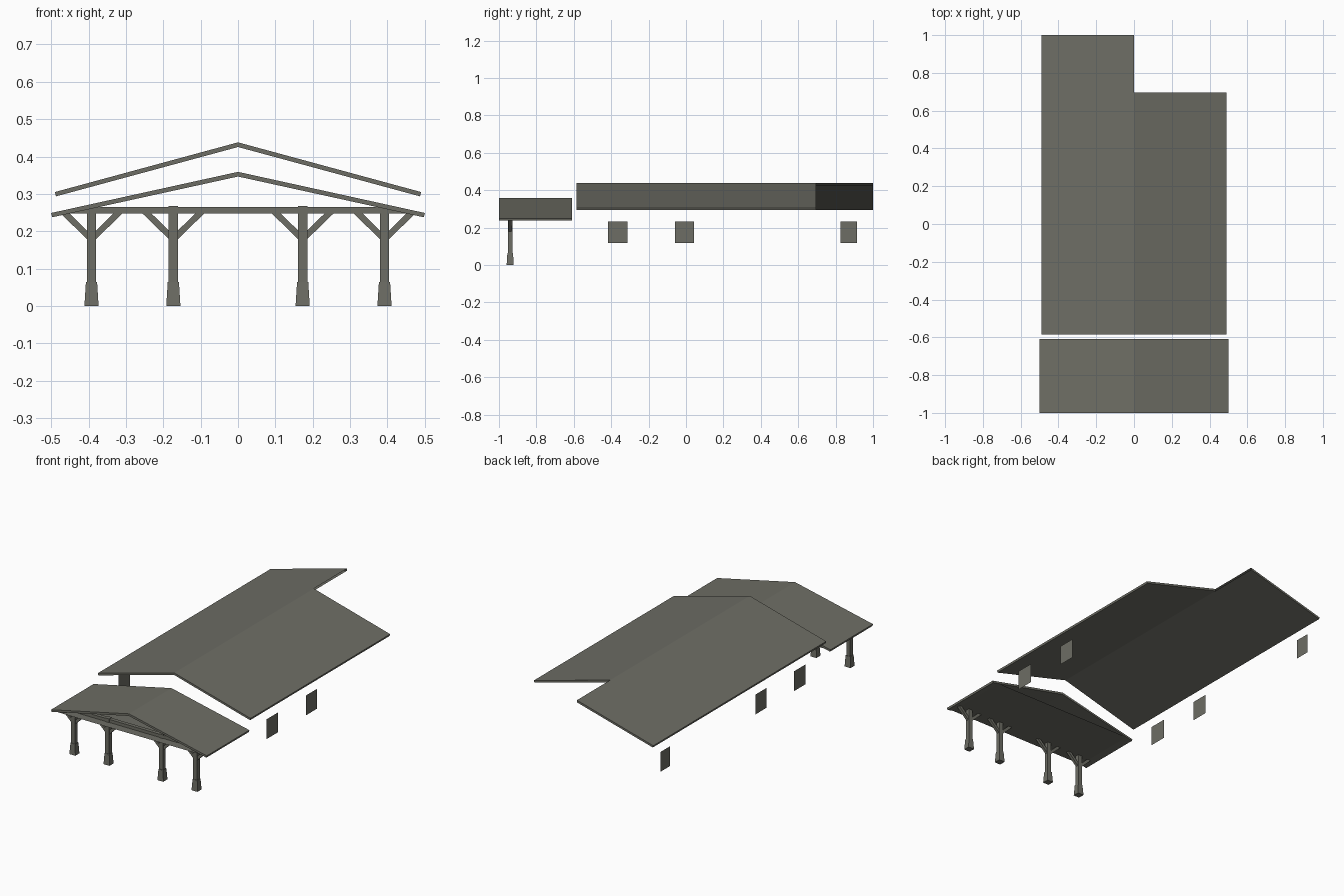
import bpy

if "Cube" in bpy.data.objects:
    bpy.data.objects.remove(bpy.data.objects["Cube"])

mat = bpy.data.materials.new("warm grey")
mat.diffuse_color = (0.155, 0.155, 0.130, 1)
mat.use_nodes = True
mat.node_tree.nodes["Principled BSDF"].inputs["Base Color"].default_value = mat.diffuse_color


def make(name, verts, faces):
    me = bpy.data.meshes.new(name)
    me.from_pydata(verts, [], faces)
    me.materials.append(mat)
    ob = bpy.data.objects.new(name, me)
    bpy.context.collection.objects.link(ob)
    return ob


def prism(name, profile, y0, y1):
    """Extrude an x-z profile (counter-clockwise from the front) along y."""
    n = len(profile)
    verts = [(x, y, z) for y in (y0, y1) for x, z in profile]
    faces = [tuple(range(n)), tuple(range(2 * n - 1, n - 1, -1))]
    faces += [(i, i + n, (i + 1) % n + n, (i + 1) % n) for i in range(n)]
    return make(name, verts, faces)


def frustum(name, x, y, z0, z1, r0, r1):
    """Square post section with half-widths r0 (bottom) and r1 (top)."""
    sq = [(-1, -1), (1, -1), (1, 1), (-1, 1)]
    verts = [(x + a * r, y + b * r, z) for z, r in ((z0, r0), (z1, r1)) for a, b in sq]
    faces = [(3, 2, 1, 0), (4, 5, 6, 7)]
    faces += [(i, (i + 1) % 4, (i + 1) % 4 + 4, i + 4) for i in range(4)]
    return make(name, verts, faces)


def gable_roof(name, half, eave, ridge, y0, yl, yr, t=0.0125):
    """Thin gable roof; left and right slopes may end at different y."""
    verts, e = [], half - 0.003
    for pts, y in (([(-half, eave), (0, ridge), (0, ridge - t), (-e, eave - t + 0.001)], yl),
                   ([(half, eave), (0, ridge), (0, ridge - t), (e, eave - t + 0.001)], yr)):
        verts += [(x, yy, z) for yy in (y0, y) for x, z in pts]
    faces = []
    for o, flip in ((0, False), (8, True)):
        fs = [(0, 4, 5, 1), (3, 2, 6, 7), (0, 3, 7, 4), (0, 1, 2, 3), (4, 7, 6, 5)]
        for f in fs:
            f = tuple(i + o for i in f)
            faces.append(f if flip else f[::-1])
    return make(name, verts, faces)


# Roofs
gable_roof("main_roof", 0.49, 0.305, 0.438, -0.585, 1.0, 0.695)
gable_roof("porch_roof", 0.50, 0.249, 0.359, -1.0, -0.61, -0.61)

# Porch ceiling sheet
make("porch_ceiling", [(-0.48, -1, 0.246), (0.48, -1, 0.246),
                       (0.48, -0.61, 0.246), (-0.48, -0.61, 0.246)], [(0, 1, 2, 3)])

# Front beam, ends cut to the roof slope
YP = -0.94
prism("porch_beam", [(-0.47, 0.247), (0.47, 0.247), (0.41, 0.265), (-0.41, 0.265)],
      YP - 0.011, YP + 0.011)

# Posts with tapered bases and diagonal braces
for x, top in ((-0.392, 0.25), (-0.173, 0.268), (0.173, 0.268), (0.392, 0.25)):
    frustum("post_base", x, YP, 0, 0.064, 0.019, 0.015)
    frustum("post", x, YP, 0.06, top, 0.0125, 0.0125)
    for s in (-1, 1):
        p = [(x + s * 0.010, 0.177), (x + s * 0.082, 0.247),
             (x + s * 0.058, 0.247), (x + s * 0.010, 0.200)]
        prism("post_brace", p if s > 0 else p[::-1], YP - 0.008, YP + 0.008)

# Windows: flat panes on both sides, one extra at the back left
for s, spans in ((1, [(-0.417, -0.312), (-0.058, 0.044)]),
                 (-1, [(-0.417, -0.312), (-0.058, 0.044), (0.825, 0.914)])):
    for a, b in spans:
        x = s * 0.476
        v = [(x, a, 0.117), (x, b, 0.117), (x, b, 0.232), (x, a, 0.232)]
        make("window", v, [(0, 1, 2, 3) if s > 0 else (3, 2, 1, 0)])
